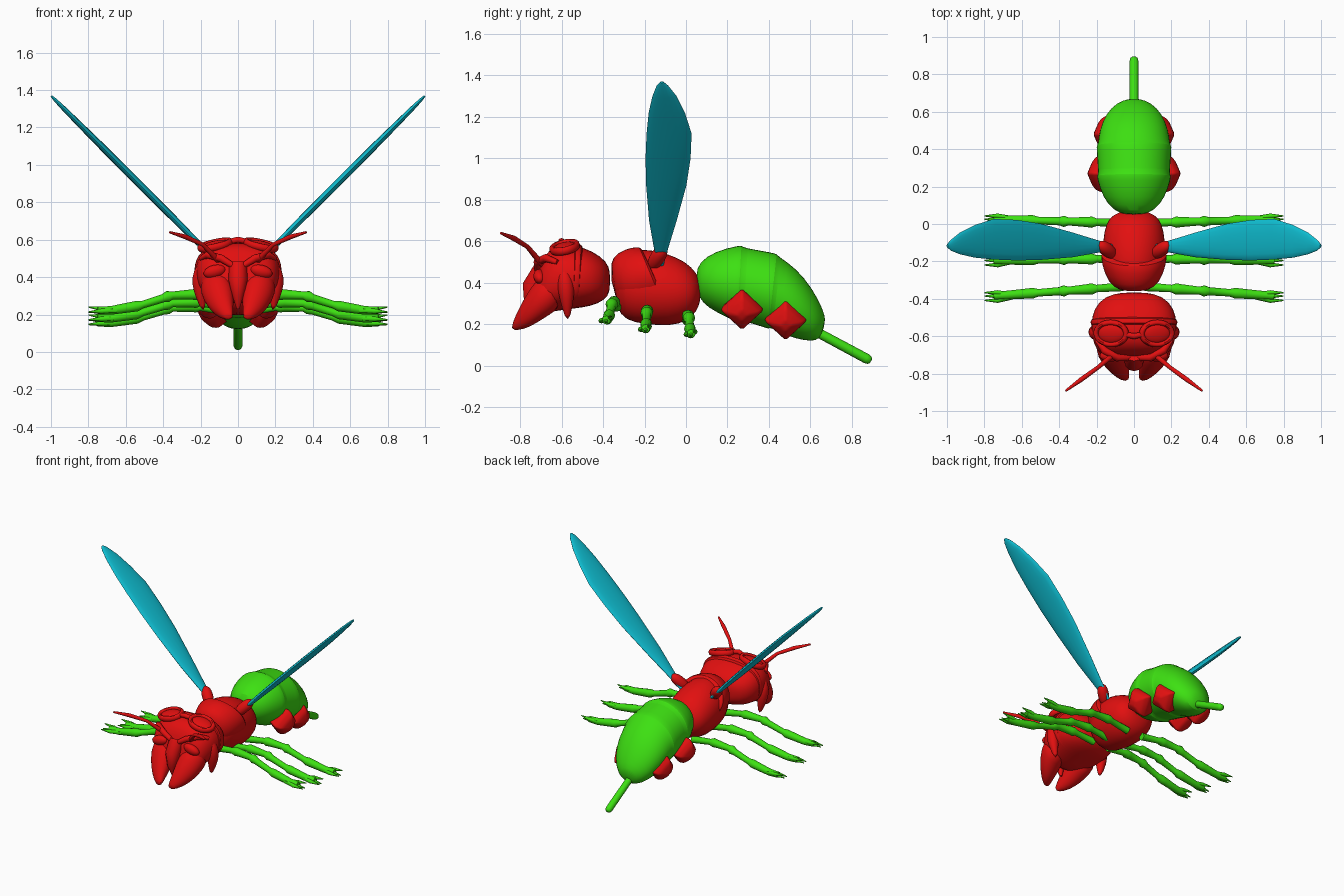
import bpy, bmesh, math
from mathutils import Vector, Matrix

if "Cube" in bpy.data.objects:
    bpy.data.objects.remove(bpy.data.objects["Cube"], do_unlink=True)


def material(name, rgb):
    mat = bpy.data.materials.new(name)
    mat.use_nodes = True
    mat.diffuse_color = (*rgb, 1)
    mat.node_tree.nodes["Principled BSDF"].inputs["Base Color"].default_value = (*rgb, 1)
    return mat


RED = material("red", (.76, .005, .005))
GREEN = material("green", (.047, .75, .006))
CYAN = material("cyan", (.005, .54, .67))
parts = []


def finish(name, bm, mat, mirror=False, smooth=0, bevel=0):
    """Turn a bmesh into a part, with its modifiers."""
    bmesh.ops.recalc_face_normals(bm, faces=bm.faces)
    mesh = bpy.data.meshes.new(name)
    bm.to_mesh(mesh)
    bm.free()
    mesh.materials.append(mat)
    part = bpy.data.objects.new(name, mesh)
    bpy.context.scene.collection.objects.link(part)
    if bevel:
        mod = part.modifiers.new("Bevel", "BEVEL")
        mod.width, mod.segments = bevel, 3
    if smooth:
        part.modifiers.new("Subdivision", "SUBSURF").levels = smooth
        part.modifiers["Subdivision"].render_levels = smooth
    if mirror:
        part.modifiers.new("Mirror", "MIRROR")
    parts.append(part)
    return part


def loft(name, rings, mat, sides=20, power=2.0, **options):
    """Skin rounded rings, each given as a centre and two half axes."""
    bm = bmesh.new()
    loops = []
    for centre, u, v in rings:
        loop = []
        for i in range(sides):
            a = math.tau * i / sides
            c, s = round(math.cos(a), 6), round(math.sin(a), 6)
            p = math.copysign(abs(c) ** (2 / power), c)
            q = math.copysign(abs(s) ** (2 / power), s)
            loop.append(bm.verts.new(Vector(centre) + u * p + v * q))
        loops.append(loop)
    for a, b in zip(loops, loops[1:]):
        for i in range(sides):
            j = (i + 1) % sides
            bm.faces.new((a[i], a[j], b[j], b[i]))
    bm.faces.new(loops[0][::-1])
    bm.faces.new(loops[-1])
    return finish(name, bm, mat, **options)


def body(name, sections, mat, x=None, **options):
    """Loft from sections: top y, z, bottom y, z, half width."""
    rings = []
    for i, (ty, tz, by, bz, w) in enumerate(sections):
        cx = x[i] if x else 0
        top, bottom = Vector((cx, ty, tz)), Vector((cx, by, bz))
        rings.append(((top + bottom) / 2, Vector((w, 0, 0)), (top - bottom) / 2))
    return loft(name, rings, mat, smooth=1, **options)


def tube(name, path, radii, mat, sides=12, **options):
    """Loft round rings of varying radius along a path."""
    pts = [Vector(p) for p in path]
    whole = (pts[-1] - pts[0]).normalized()
    ref = Vector((0, 1, 0)) if abs(whole.y) < .8 else Vector((1, 0, 0))
    rings = []
    for i, p in enumerate(pts):
        t = (pts[min(i + 1, len(pts) - 1)] - pts[max(i - 1, 0)]).normalized()
        v = (ref - t * ref.dot(t)).normalized()
        rings.append((p, v.cross(t) * radii[i], v * radii[i]))
    return loft(name, rings, mat, sides=sides, **options)


def ellipsoid(name, centre, size, tilt, mat, **options):
    bm = bmesh.new()
    bmesh.ops.create_uvsphere(bm, u_segments=24, v_segments=12, radius=1)
    turn = Matrix.Rotation(tilt[1], 4, "Y") @ Matrix.Rotation(tilt[0], 4, "X")
    bm.transform(Matrix.Translation(centre) @ turn @ Matrix.Diagonal((*size, 1)))
    return finish(name, bm, mat, **options)


# Abdomen, with small steps between its overlapping shells
body("abdomen", [
    (.05, .44, .05, .36, .04), (.06, .5, .08, .3, .11), (.14, .555, .14, .26, .168),
    (.25, .582, .23, .215, .2), (.27, .583, .25, .212, .2), (.275, .572, .255, .222, .192),
    (.42, .548, .38, .182, .203), (.44, .541, .4, .175, .203), (.445, .53, .405, .185, .194),
    (.53, .475, .48, .143, .187), (.61, .375, .57, .12, .152), (.66, .275, .63, .118, .095),
    (.675, .22, .655, .15, .035)], GREEN)

# Stinger
tube("stinger", [(0, .6, .18), (0, .87, .035), (0, .885, .027), (0, .892, .023)],
     [.023, .024, .02, .01], GREEN, sides=16)

# Thorax and the collar plate over its front
body("thorax", [
    (-.36, .5, -.34, .28, .08), (-.31, .55, -.29, .215, .14), (-.2, .568, -.2, .2, .166),
    (-.1, .548, -.08, .187, .17), (0, .505, .01, .215, .152), (.05, .45, .05, .26, .115),
    (.075, .4, .07, .31, .05)], RED)
body("thorax_collar", [
    (-.37, .5, -.35, .32, .08), (-.33, .55, -.28, .26, .145), (-.26, .575, -.17, .275, .174),
    (-.22, .575, -.1, .3, .18), (-.21, .56, -.09, .31, .165)], RED)

# Head
HEAD = [
    (-.365, .45, -.365, .36, .06), (-.38, .505, -.39, .315, .16), (-.45, .555, -.46, .285, .22),
    (-.53, .583, -.54, .275, .232), (-.6, .587, -.61, .265, .228), (-.66, .565, -.68, .255, .205),
    (-.7, .5, -.73, .27, .165), (-.715, .43, -.74, .32, .08)]
body("head", HEAD, RED, power=2.4)

# Mandibles and the beak between them
body("mandible", [
    (-.62, .45, -.6, .28, .075), (-.7, .44, -.66, .245, .09), (-.755, .37, -.72, .205, .078),
    (-.805, .28, -.78, .175, .052), (-.842, .195, -.838, .17, .02)], RED,
    x=[.12, .115, .1, .078, .045], mirror=True)
tube("beak", [(0, -.69, .46), (0, -.74, .38), (0, -.75, .3), (0, -.74, .23)],
     [.05, .05, .03, .008], RED)

# Face: brows, eyes and side tusks
tube("brow", [(.01, -.715, .45), (.09, -.715, .5), (.16, -.675, .52), (.2, -.62, .5)],
     [.015, .02, .02, .012], RED, mirror=True)
ellipsoid("eye", (.125, -.705, .43), (.06, .03, .035), (.3, .25), RED, mirror=True)
tube("tusk", [(.195, -.59, .47), (.205, -.58, .4), (.205, -.575, .33), (.185, -.57, .22)],
     [.025, .045, .038, .01], RED, mirror=True, smooth=1)

# Goggles: frames, lenses, bridge and strap
spot, lean = Vector((.122, -.585, .572)), (.2, .22)
turn = Matrix.Rotation(lean[1], 3, "Y") @ Matrix.Rotation(lean[0], 3, "X")
frame = []
for i in range(33):
    a = math.tau * i / 32
    frame.append(spot + turn @ Vector((.082 * math.cos(a), .06 * math.sin(a), 0)))
rings = []
for i, p in enumerate(frame):
    out = (p - spot).normalized()
    rings.append((p, out * .015, turn @ Vector((0, 0, .02))))
loft("goggle_frame", rings, RED, sides=10, mirror=True)
ellipsoid("goggle_lens", spot, (.075, .054, .02), lean, RED, mirror=True)
tube("goggle_bridge", [(-.05, -.59, .59), (0, -.6, .6), (.05, -.59, .59)],
     [.014, .016, .014], RED)
body("goggle_strap", [
    (-.495, .57, -.51, .29, .2), (-.5, .586, -.515, .28, .235),
    (-.535, .596, -.55, .272, .24), (-.54, .58, -.555, .28, .2)], RED, power=2.4)

# Antennae
tube("antenna", [(.09, -.67, .47), (.13, -.715, .515), (.19, -.765, .575),
                 (.28, -.83, .615), (.365, -.892, .64)],
     [.016, .014, .011, .013, .006], RED, mirror=True)

# Wings and their roots
wing = []
for z, front, back, thick in [
        (.48, -.135, -.11, .008), (.57, -.155, -.085, .011), (.7, -.178, -.045, .014),
        (.87, -.192, .002, .015), (1, -.195, .022, .015), (1.12, -.19, .027, .014),
        (1.22, -.18, -.005, .012), (1.3, -.162, -.045, .01), (1.35, -.142, -.085, .007),
        (1.368, -.125, -.108, .004)]:
    wing.append(((z - .37, (front + back) / 2, z), Vector((0, (back - front) / 2, 0)),
                 Vector((-thick, 0, thick)) * .9))
loft("wing", wing, CYAN, sides=16, mirror=True)
tube("wing_root", [(.1, -.17, .47), (.12, -.155, .495), (.155, -.13, .535),
                   (.18, -.112, .56), (.19, -.105, .57)],
     [.02, .036, .04, .03, .01], RED, mirror=True, smooth=1)


# Legs: jointed tubes ending in split claws
def leg(name, ys, drop):
    xs = [.06, .2, .225, .25, .35, .375, .4, .51, .54, .57, .68, .75]
    zs = [.285, .305, .307, .307, .302, .297, .287, .253, .245, .24, .222, .222]
    radii = [.024, .02, .03, .027, .021, .03, .022, .02, .028, .027, .023, .02]
    path = []
    for x, z in zip(xs, zs):
        f = (x - .06) / .69
        y = ys[0] + (ys[1] - ys[0]) * f
        path.append((x, y, z - drop))
    tube(name, path, radii, GREEN, mirror=True)
    tip = Vector(path[-1])
    for side, spread, rise in (("front", -.024, -.008), ("back", .018, .018), ("mid", 0, -.01)):
        tube(f"{name}_{side}_claw",
             [tip - Vector((.1, -spread * .2, 0)), tip + Vector((-.02, spread, rise * .5)),
              tip + Vector((.05, spread, rise))], [.014, .013, .003], GREEN, sides=8, mirror=True)


leg("front_leg", (-.335, -.385), 0)
leg("middle_leg", (-.185, -.195), .042)
leg("rear_leg", (.005, .025), .066)


# Faceted pods along the abdomen
def pod(name, y, z, reach):
    steps = [(-.13, .045), (-.06, .015), (-.025, 0), (0, -.012)]
    path = [(reach + dx, y, z + dz) for dx, dz in steps]
    tube(name, path, [.085, .107, .085, .03], RED, sides=4, mirror=True, bevel=.012)


pod("front_pod", .27, .255, .238)
pod("rear_pod", .48, .205, .205)

# Smooth shading with sharp edges kept
bpy.ops.object.select_all(action="DESELECT")
for part in parts:
    part.select_set(True)
bpy.context.view_layer.objects.active = parts[0]
bpy.ops.object.shade_smooth_by_angle(angle=math.radians(45))
